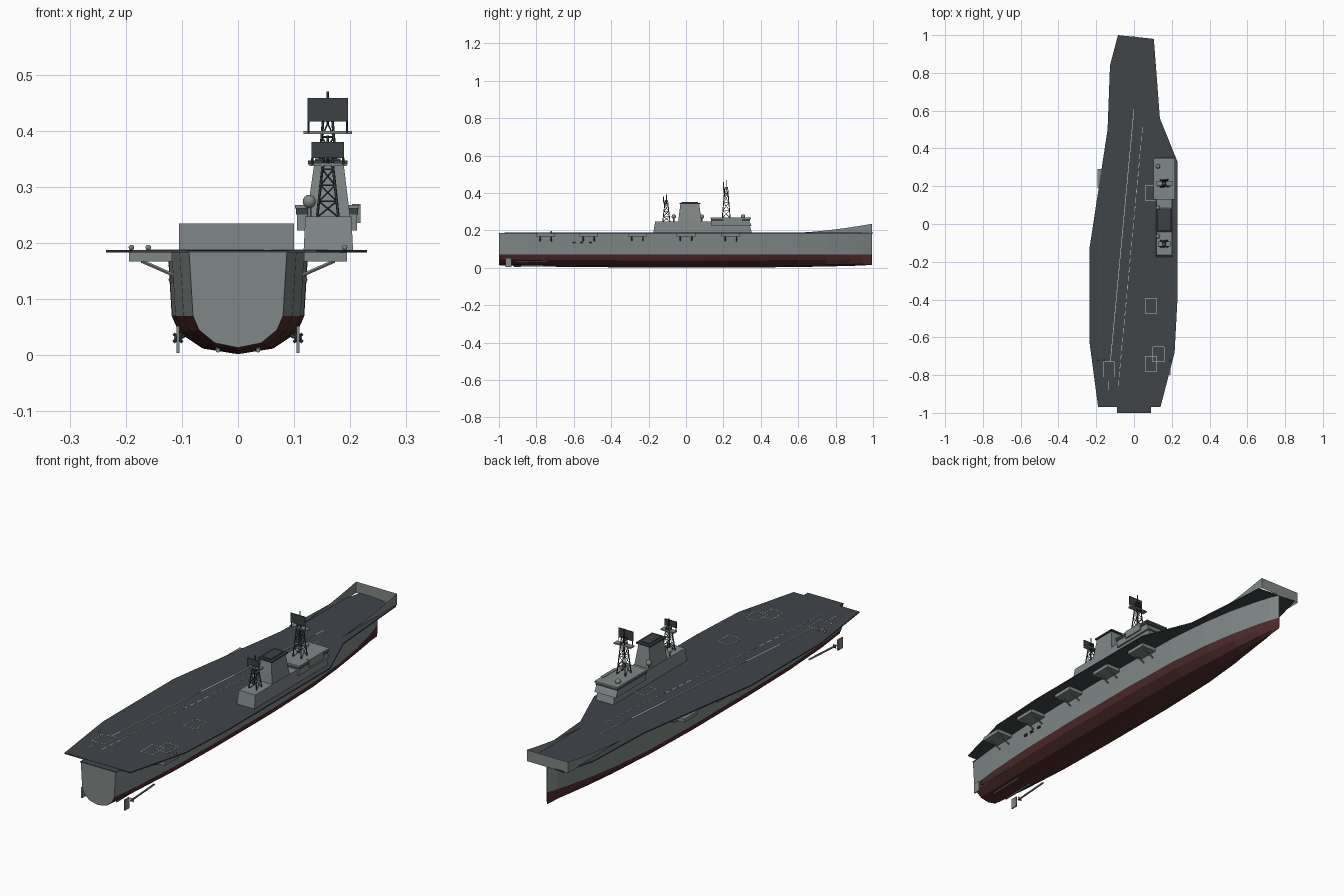
import bpy, bmesh, math
from mathutils import Vector

if "Cube" in bpy.data.objects:
    bpy.data.objects.remove(bpy.data.objects["Cube"])


def mat(name, rgb):
    m = bpy.data.materials.new(name)
    m.diffuse_color = (*rgb, 1)
    m.use_nodes = True
    m.node_tree.nodes["Principled BSDF"].inputs["Base Color"].default_value = m.diffuse_color
    return m


GREY = mat("hull grey", (0.215, 0.245, 0.24))
RED = mat("bottom red", (0.085, 0.026, 0.026))
DECK = mat("deck dark grey", (0.052, 0.058, 0.066))
DARK = mat("dark metal", (0.045, 0.052, 0.06))
WHITE = mat("marking white", (0.6, 0.62, 0.58))


def mesh(name, verts, faces, *mats):
    me = bpy.data.meshes.new(name)
    me.from_pydata(verts, [], faces)
    for m in mats:
        me.materials.append(m)
    bm = bmesh.new()
    bm.from_mesh(me)
    bmesh.ops.recalc_face_normals(bm, faces=bm.faces)
    bm.to_mesh(me)
    bm.free()
    ob = bpy.data.objects.new(name, me)
    bpy.context.collection.objects.link(ob)
    return ob


def prism(name, low, high, m):
    """Solid between two rings with the same number of points."""
    n = len(low)
    faces = [tuple(range(n)), tuple(range(n, 2 * n))]
    faces += [(i, (i + 1) % n, n + (i + 1) % n, n + i) for i in range(n)]
    return mesh(name, low + high, faces, m)


def rect(x0, x1, y0, y1, z):
    return [(x0, y0, z), (x1, y0, z), (x1, y1, z), (x0, y1, z)]


def box(name, x0, x1, y0, y1, z0, z1, m):
    return prism(name, rect(x0, x1, y0, y1, z0), rect(x0, x1, y0, y1, z1), m)


def rod(name, a, b, r, m, sides=6):
    a, b = Vector(a), Vector(b)
    q = (b - a).to_track_quat('Z', 'Y')
    ring = [q @ Vector((r * math.cos(t), r * math.sin(t), 0))
            for t in (2 * math.pi * i / sides for i in range(sides))]
    return prism(name, [tuple(a + v) for v in ring], [tuple(b + v) for v in ring], m)


def ball(name, c, r, m):
    bpy.ops.mesh.primitive_uv_sphere_add(segments=14, ring_count=8, radius=r, location=c)
    ob = bpy.context.object
    ob.name = name
    ob.data.materials.append(m)
    bpy.ops.object.shade_smooth()
    return ob


# Hull: lofted stations (y, half width, keel lift, fullness of the bottom)
stations = [(-1, .087, .012, .95), (-.85, .104, .006, .97), (-.6, .118, .002, 1), (-.3, .124, 0, 1),
            (.1, .125, 0, 1), (.4, .118, 0, .97), (.6, .100, .002, .92), (.75, .076, .005, .86),
            (.88, .044, .008, .78), (.95, .022, .011, .7), (.995, .002, .014, .6)]
section = [(1, .183), (.945, .07), (.84, .04), (.5, .012), (0, .002)]
verts, faces = [], []
for y, w, lift, full in stations:
    half = [(w * f * (1 if z > .1 else full if z < .07 else (1 + full) / 2), y,
             z + lift * max(0, 1 - z / .07)) for f, z in section]
    verts += half + [(-x, yy, z) for x, yy, z in half[-2::-1]]
n = 9
for s in range(len(stations) - 1):
    for i in range(n):
        a, b = s * n + i, s * n + (i + 1) % n
        faces.append((a, b, b + n, a + n))
faces += [tuple(range(n)), tuple(range(len(verts) - n, len(verts)))]
hull = mesh("hull", verts, faces, GREY, RED, DECK)
for p in hull.data.polygons:
    if p.normal.z > .9:
        p.material_index = 2
    elif p.center.z < .07 and abs(p.normal.y) < .95:
        p.material_index = 1

# Flight deck slab and stern tab
outline = [(-.085, 1), (.105, .98), (.137, .56), (.23, .33), (.23, -.40), (.215, -.68),
           (.14, -.97), (-.19, -.97), (-.235, -.63), (-.235, -.125), (-.14, .5), (-.127, .84)]
prism("flight_deck", [(x, y, .183) for x, y in outline], [(x, y, .188) for x, y in outline], DECK)
box("stern_tab", -.09, .09, -1, -.96, .183, .187, DECK)

# Bow bulwark: thin open sheets with a rising top edge
rise = [(.55 + .445 * i / 8, .186 + .049 * (i / 8) ** 1.6) for i in range(9)]
for x, side in ((-.105, "left"), (.10, "right")):
    v = [(x, y, .184) for y, z in rise] + [(x, y, z) for y, z in rise]
    mesh("bow_wall_" + side, v, [(i, i + 1, i + 10, i + 9) for i in range(8)], GREY)
mesh("bow_wall_front", [(-.105, .995, .184), (.10, .995, .184), (.10, .995, .235), (-.105, .995, .235)],
     [(0, 1, 2, 3)], GREY)

# Sponsons with struts, underwater gear, both sides
for s in (-1, 1):
    for y in (-.75, -.52, -.26, 0, .24):
        x0, x1 = sorted((s * .118, s * .194))
        box("sponson", x0, x1, y - .05, y + .05, .167, .183, GREY)
        for dy in (-.03, .03):
            rod("sponson_strut", (s * .172, y + dy, .168), (s * .115, y + dy, .143), .0035, GREY)
    for y in (-.60, -.56, -.51):
        rod("side_fitting", (s * .118, y - .008, .135), (s * .118, y + .008, .135), .006, DARK, 8)
    ball("deck_edge_light", (s * .19, -.72, .192), .005, GREY)
    box("rudder", s * .107 - .003, s * .107 + .003, -.965, -.932, .004, .052, GREY)
    rod("outer_shaft", (s * .107, -.92, .031), (s * .098, -.74, .034), .004, GREY, 8)
    rod("inner_shaft", (s * .036, -.92, .009), (s * .036, -.75, .011), .004, GREY, 8)
    ball("propeller_hub", (s * .107, -.91, .031), .007, DARK)
    for k in range(4):
        t = math.pi * (k / 2 + .25)
        rod("propeller_blade", (s * .107, -.91, .031),
            (s * .107 + .011 * math.cos(t), -.91, .031 + .011 * math.sin(t)), .003, DARK, 4)
ball("deck_edge_light_inner", (-.16, -.72, .192), .005, GREY)

# Island: long house, bridge with window band and roof
prism("island_house", rect(.117, .205, -.175, .352, .188), rect(.12, .202, -.165, .335, .247), GREY)
prism("bridge", rect(.105, .212, .135, .352, .222), rect(.105, .212, .135, .335, .256), GREY)
box("bridge_windows", .103, .214, .133, .343, .251, .262, DARK)
box("bridge_roof", .102, .216, .13, .347, .262, .268, GREY)
box("bridge_wing", .203, .218, .2, .3, .236, .270, GREY)

# Funnel with dark cap
prism("funnel", rect(.122, .200, -.042, .084, .245), rect(.136, .188, -.03, .07, .343), GREY)
box("funnel_cap", .125, .195, -.036, .078, .340, .347, DARK)
box("funnel_outlet", .137, .183, -.024, .064, .347, .351, DARK)

# Radar domes on short posts
for x, y in ((.127, .305), (.127, .085), (.127, -.065)):
    rod("dome_post", (x, y, .245), (x, y, .27), .004, GREY)
    ball("radar_dome", (x, y, .274), .012, GREY)


# Lattice masts with platform and flat radar panel
def mast(name, x, y, z0, z1, spread, plat, panel, tip):
    def leg(k, f):
        r = spread * (1 - .65 * f)
        a, b = ((-1, -1), (1, -1), (1, 1), (-1, 1))[k % 4]
        return (x + a * r, y + b * r, z0 + (z1 - z0) * f)
    for k in range(4):
        rod(name + "_leg", leg(k, 0), leg(k, 1), .0024, DARK, 5)
        for i in range(4):
            a, b = i / 4, (i + 1) / 4
            rod(name + "_brace", leg(k, a), leg(k + 1, b), .0014, DARK, 4)
            rod(name + "_ring", leg(k, b), leg(k + 1, b), .0014, DARK, 4)
    w, pz = plat
    box(name + "_platform", x - w, x + w, y - .012, y + .012, pz - .003, pz + .003, GREY)
    w, a, b = panel
    box(name + "_radar", x - w, x + w, y - .017, y - .012, a, b, DARK)
    for sx in (-1, 1):
        rod(name + "_radar_arm", (x + sx * w * .95, y - .012, pz), (x + sx * w * .95, y - .012, a), .002, DARK, 4)
    rod(name + "_pole", (x, y, z1 - .02), (x, y, tip), .0025, DARK)


mast("main_mast", .16, .215, .266, .43, .021, (.043, .397), (.036, .417, .459), .47)
mast("aft_mast", .16, -.105, .246, .36, .019, (.033, .340), (.029, .352, .380), .392)


# Deck markings: thin plates
def line(name, a, b, w=.003):
    a, b = Vector(a), Vector(b)
    d = (b - a).normalized() * w / 2
    p = Vector((-d.y, d.x))
    ring = [a - p, b - p, b + p, a + p]
    prism(name, [(v.x, v.y, .1875) for v in ring], [(v.x, v.y, .1888) for v in ring], WHITE)


line("landing_line", (0, .61), (-.125, -.73))
a, b = Vector((.045, .51)), Vector((-.085, -.875))
for i in range(30):
    line("centre_dash", a.lerp(b, i / 30), a.lerp(b, (i + .6) / 30))
line("stern_mark", (-.137, -.83), (-.137, -.88))
for x, y in ((.09, .165), (.09, -.435), (.09, -.74), (.13, -.69), (-.133, -.77)):
    c = [(x - .03, y - .04), (x + .03, y - .04), (x + .03, y + .04), (x - .03, y + .04)]
    for i in range(4):
        line("lift_outline", c[i], c[(i + 1) % 4], .0025)
